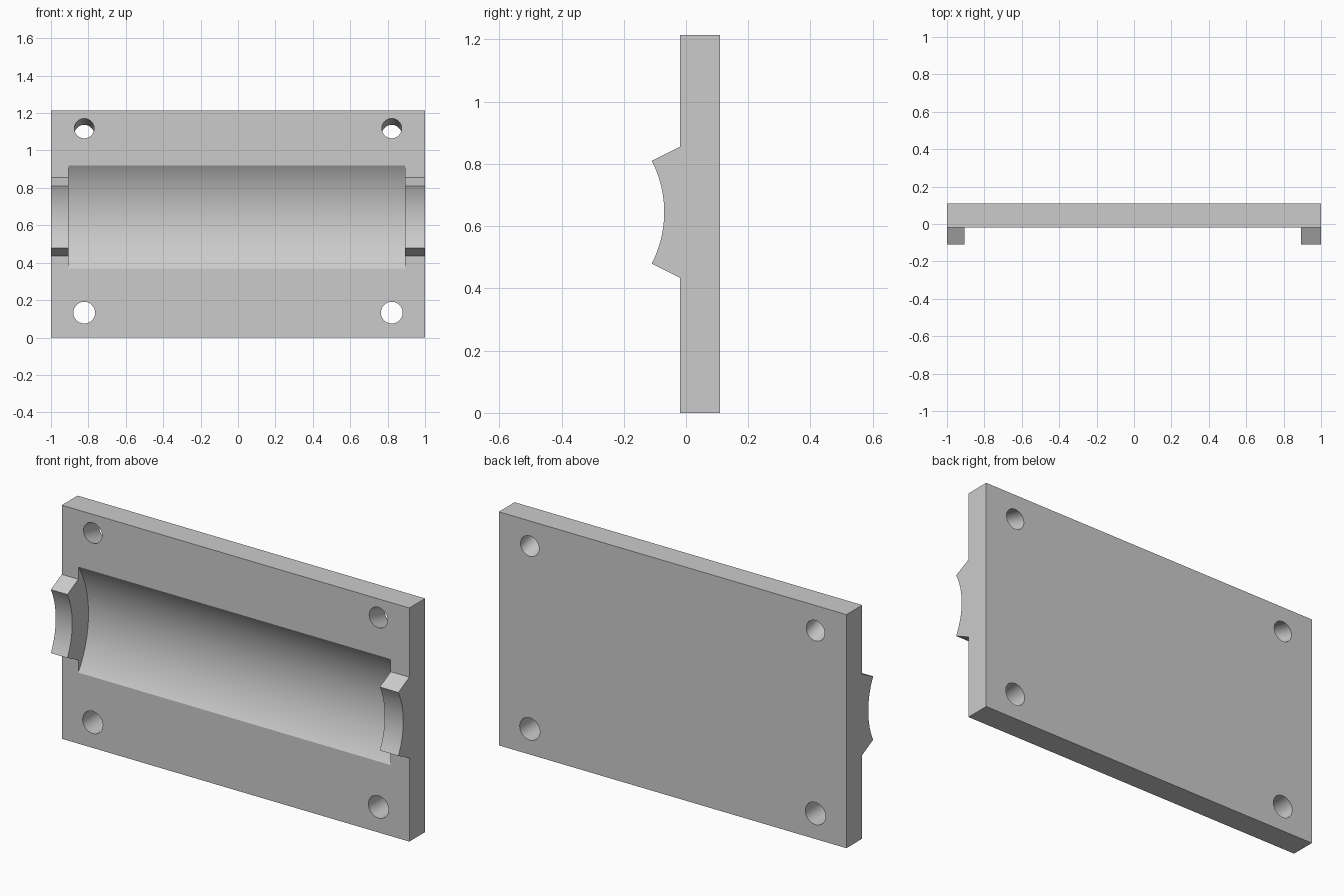
import bpy, bmesh, math
from mathutils import Matrix, Vector

cube = bpy.data.objects.get("Cube")
if cube:
    bpy.data.objects.remove(cube)

grey = bpy.data.materials.new("plain grey")
grey.use_nodes = True
colour = (0.6, 0.6, 0.6, 1)
grey.diffuse_color = colour
grey.node_tree.nodes["Principled BSDF"].inputs["Base Color"].default_value = colour

FRONT, BACK, HEIGHT = -0.02, 0.11, 1.215
AXIS_Y, AXIS_Z = -0.43, 0.645          # shared axis of groove and saddles
LEFT_X, RIGHT_X = 0.893, -0.905        # inner faces of the two saddles


def finish(name, bm):
    bmesh.ops.recalc_face_normals(bm, faces=bm.faces)
    mesh = bpy.data.meshes.new(name)
    bm.to_mesh(mesh)
    bm.free()
    mesh.materials.append(grey)
    obj = bpy.data.objects.new(name, mesh)
    bpy.context.collection.objects.link(obj)
    return obj


def extrude_x(name, profile, x0, x1):
    bm = bmesh.new()
    face = bm.faces.new([bm.verts.new((x0, y, z)) for y, z in profile])
    out = bmesh.ops.extrude_face_region(bm, geom=[face])["geom"]
    moved = [v for v in out if isinstance(v, bmesh.types.BMVert)]
    bmesh.ops.translate(bm, verts=moved, vec=(x1 - x0, 0, 0))
    return finish(name, bm)


def rod(name, start, end, radius, sides, shear=False):
    # With shear, the end rings stay parallel to the plate
    start, end = Vector(start), Vector(end)
    direction = end - start
    bm = bmesh.new()
    if shear:
        turn = Matrix.Rotation(math.pi / 2, 4, "X")
        bmesh.ops.create_cone(bm, cap_ends=True, segments=sides, radius1=radius,
                              radius2=radius, depth=abs(direction.y), matrix=turn)
        for v in bm.verts:
            v.co += start + direction * (v.co.y / direction.y + 0.5) - Vector((0, v.co.y, 0))
            v.co.y = end.y if abs(v.co.y - end.y) < abs(v.co.y - start.y) else start.y
    else:
        turn = direction.to_track_quat("Z", "Y").to_matrix().to_4x4()
        bmesh.ops.create_cone(bm, cap_ends=True, segments=sides, radius1=radius,
                              radius2=radius, depth=direction.length,
                              matrix=Matrix.Translation((start + end) / 2) @ turn)
    obj = finish(name, bm)
    obj.hide_render = True
    return obj


def cut(obj, cutters):
    bpy.context.view_layer.objects.active = obj
    for cutter in cutters:
        mod = obj.modifiers.new("cut", "BOOLEAN")
        mod.operation, mod.solver, mod.object = "DIFFERENCE", "EXACT", cutter
        bpy.ops.object.modifier_apply(modifier=mod.name)
        bpy.data.objects.remove(cutter)


# Mounting plate with a shallow round groove
plate = extrude_x("mounting_plate",
                  [(FRONT, 0), (BACK, 0), (BACK, HEIGHT), (FRONT, HEIGHT)], -1, 1)
cutters = [rod("groove_cutter", (RIGHT_X, AXIS_Y, AXIS_Z), (LEFT_X, AXIS_Y, AXIS_Z), 0.494, 160)]

# Bolt holes: straight below, sloping down towards the back above
for x in (-0.822, 0.822):
    cutters.append(rod("lower_hole", (x, -0.1, 0.133), (x, 0.2, 0.133), 0.058, 48))
    slope = (1.084 - 1.118) / (BACK - FRONT)
    z0 = 1.118 + slope * (-0.1 - FRONT)
    cutters.append(rod("upper_hole", (x, -0.1, z0), (x, 0.2, z0 + slope * 0.3), 0.053, 48, True))
cut(plate, cutters)

# Saddles at both ends: flared sides and a concave front
spread = math.asin(0.165 / 0.36)
arc = [(AXIS_Y + 0.36 * math.cos(a), AXIS_Z + 0.36 * math.sin(a))
       for a in (spread * (1 - i / 12) for i in range(25))]
profile = [(FRONT, AXIS_Z - 0.21), (FRONT, AXIS_Z + 0.21)] + arc
parts = [plate,
         extrude_x("left_saddle", profile, LEFT_X, 1),
         extrude_x("right_saddle", profile, -1, RIGHT_X)]

# Smooth curved faces, sharp edges kept
bpy.ops.object.select_all(action="DESELECT")
for obj in parts:
    obj.select_set(True)
bpy.context.view_layer.objects.active = plate
bpy.ops.object.shade_smooth_by_angle(angle=math.radians(25))
